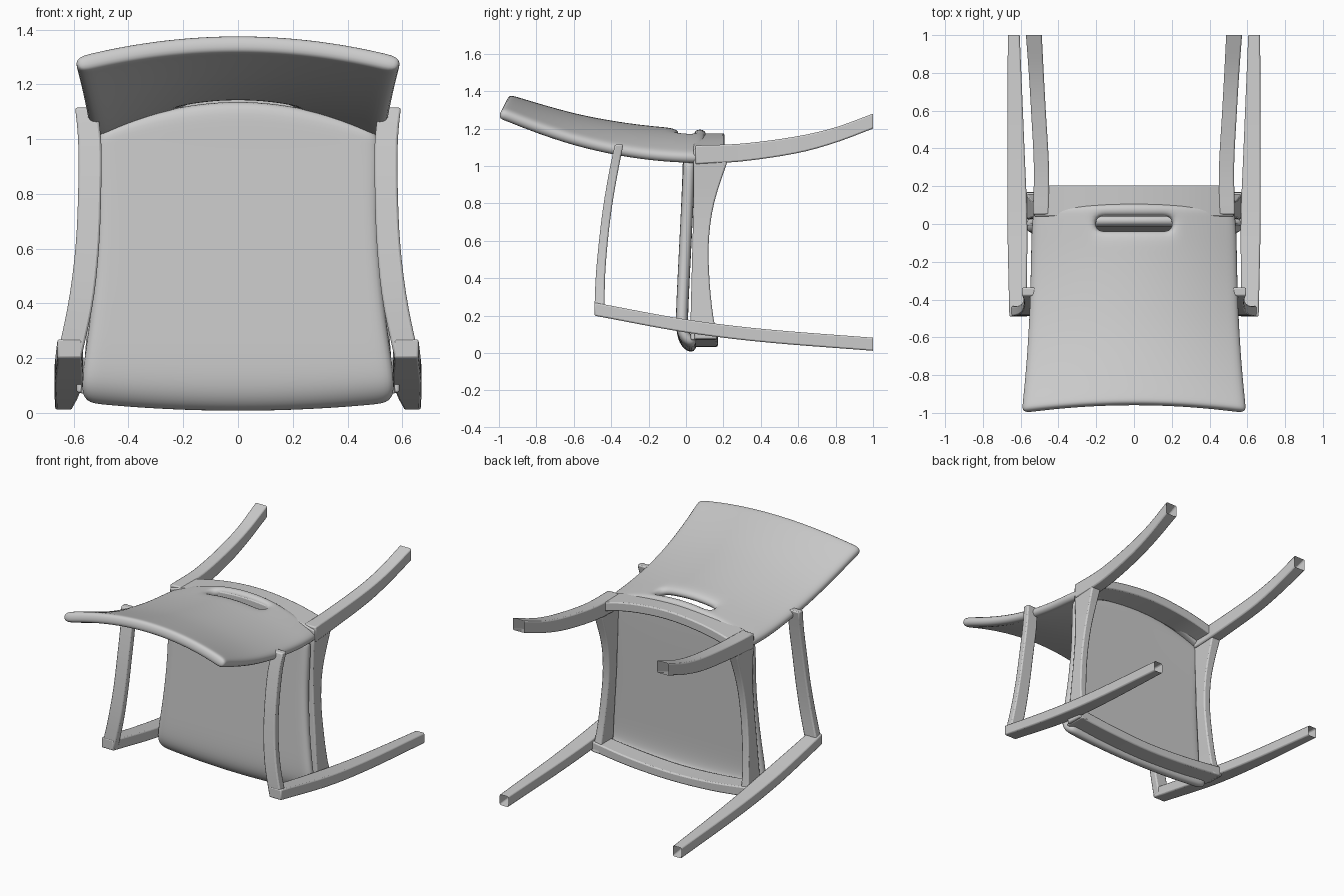
import bpy, bmesh, math
from mathutils import Vector

if "Cube" in bpy.data.objects:
    bpy.data.objects.remove(bpy.data.objects["Cube"])


def curve(table, t):
    """Smooth interpolation through rows of (t, value, value...)."""
    n = len(table)
    t = min(max(t, table[0][0]), table[-1][0])
    k = 0
    while k < n - 2 and t > table[k + 1][0]:
        k += 1

    def slope(i, c):
        a, b = table[max(i - 1, 0)], table[min(i + 1, n - 1)]
        return (b[c] - a[c]) / (b[0] - a[0])

    p, q = table[k], table[k + 1]
    h = q[0] - p[0]
    s = (t - p[0]) / h
    out = []
    for c in range(1, len(p)):
        out.append((2*s**3 - 3*s**2 + 1) * p[c] + (s**3 - 2*s**2 + s) * h * slope(k, c)
                   + (3*s**2 - 2*s**3) * q[c] + (s**3 - s**2) * h * slope(k + 1, c))
    return out


def finish(name, bm):
    bmesh.ops.recalc_face_normals(bm, faces=bm.faces)
    me = bpy.data.meshes.new(name)
    bm.to_mesh(me)
    bm.free()
    ob = bpy.data.objects.new(name, me)
    bpy.context.collection.objects.link(ob)
    return ob


def smooth(ob, deg):
    bpy.ops.object.select_all(action='DESELECT')
    ob.select_set(True)
    bpy.context.view_layer.objects.active = ob
    bpy.ops.object.shade_smooth_by_angle(angle=math.radians(deg))


def bar(name, axis, table, mirror=True, open_end=False, steps=16, bevel=0.008):
    """Bar along an axis; rows are (t, a_min, a_max, b_min, b_max) on the other two axes."""
    bm = bmesh.new()
    rings = []
    for i in range(steps + 1):
        t = table[0][0] + (table[-1][0] - table[0][0]) * i / steps
        a0, a1, b0, b1 = curve(table, t)
        ring = []
        for a, b in ((a0, b0), (a1, b0), (a1, b1), (a0, b1)):
            co = [a, b]
            co.insert(axis, t)
            ring.append(bm.verts.new(co))
        rings.append(ring)
    for r, s in zip(rings, rings[1:]):
        for j in range(4):
            bm.faces.new((r[j], r[(j + 1) % 4], s[(j + 1) % 4], s[j]))
    bm.faces.new(rings[0])
    if not open_end:
        bm.faces.new(rings[-1])
    ob = finish(name, bm)
    if mirror:
        ob.modifiers.new("mirror", 'MIRROR')
    bv = ob.modifiers.new("bevel", 'BEVEL')
    bv.width, bv.segments, bv.limit_method = bevel, 2, 'ANGLE'
    bv.angle_limit = math.radians(40)
    smooth(ob, 35)
    return ob


def shell(name, point, rows, cols, thickness, hole=None):
    """Rounded panel from a surface function point(u, row)."""
    bm = bmesh.new()
    us = [-1 + 2 * i / cols for i in range(cols + 1)]
    grid = [[bm.verts.new(point(u, r)) for u in us] for r in rows]
    for i in range(len(rows) - 1):
        for j in range(cols):
            mid = (rows[i] + rows[i + 1]) / 2, (us[j] + us[j + 1]) / 2
            if hole and hole(*mid):
                continue
            bm.faces.new((grid[i][j], grid[i][j + 1], grid[i + 1][j + 1], grid[i + 1][j]))
    ob = finish(name, bm)
    so = ob.modifiers.new("thickness", 'SOLIDIFY')
    so.thickness, so.offset = thickness, 0
    sub = ob.modifiers.new("rounding", 'SUBSURF')
    sub.levels = sub.render_levels = 2
    smooth(ob, 180)
    return ob


# Backrest: y -> half width, centre height, edge drop
BACK = [(-0.99, 0.595, 1.35, 0.075), (-0.8, 0.575, 1.297, 0.10), (-0.6, 0.56, 1.247, 0.118),
        (-0.4, 0.55, 1.21, 0.13), (-0.2, 0.545, 1.182, 0.135), (0.0, 0.54, 1.168, 0.135),
        (0.09, 0.525, 1.165, 0.135)]


def back_point(u, y):
    w, z, drop = curve(BACK, y)
    if y < -0.5:
        y += 0.04 * (1 - u * u) * (-0.5 - y) / 0.49
    if y > 0.05:
        y += 0.03 * (1 - u * u) - 0.01
    return Vector((u * w, y, z - drop * u * u))


shell("backrest", back_point,
      [-1.0, -0.96, -0.88, -0.75, -0.6, -0.45, -0.3, -0.15, -0.035, 0.04, 0.09],
      16, 0.065, hole=lambda y, u: -0.035 < y < 0.04 and abs(u) < 0.375)

# Seat: distance along panel -> half width, y, z, curve of the end
SEAT = [(0, 0.555, 0.055, 0.035, -0.03), (0.05, 0.57, 0.01, 0.045, -0.03),
        (0.12, 0.575, -0.022, 0.10, -0.02), (0.22, 0.565, -0.022, 0.19, 0),
        (0.45, 0.535, -0.012, 0.41, 0), (0.75, 0.515, 0.003, 0.71, 0),
        (1.0, 0.52, 0.015, 0.95, 0.04), (1.07, 0.515, 0.018, 1.02, 0.12)]


def seat_point(u, t):
    w, y, z, bow = curve(SEAT, t)
    return Vector((u * w, y, z + 0.025 * (t < 0.15) + bow * (1 - u * u)))


shell("seat", seat_point, [0, 0.05, 0.1, 0.2, 0.35, 0.5, 0.65, 0.8, 0.95, 1.03, 1.07], 14, 0.065)

# Front legs, running past the seat up to the arms
bar("front_legs", 1, [(-0.49, 0.57, 0.66, 0.20, 0.27), (0.0, 0.565, 0.67, 0.11, 0.18),
                      (0.4, 0.58, 0.67, 0.06, 0.13), (1.0, 0.605, 0.668, 0.012, 0.082)],
    open_end=True)

# Rear legs, sweeping backwards
bar("rear_legs", 1, [(0.05, 0.45, 0.535, 1.01, 1.11), (0.3, 0.45, 0.53, 1.025, 1.12),
                     (0.6, 0.467, 0.545, 1.07, 1.16), (0.8, 0.478, 0.557, 1.125, 1.207),
                     (1.0, 0.488, 0.572, 1.20, 1.28)], open_end=True)

# Armrests, joining front legs to the backrest
bar("armrests", 2, [(0.21, 0.57, 0.66, -0.49, -0.435), (0.4, 0.53, 0.62, -0.483, -0.433),
                    (0.6, 0.508, 0.594, -0.465, -0.418), (0.8, 0.50, 0.584, -0.44, -0.393),
                    (1.0, 0.50, 0.584, -0.405, -0.358), (1.115, 0.515, 0.595, -0.38, -0.335)])

# Side rails with arched lower edge
bar("side_rails", 2, [(0.07, 0.515, 0.575, 0.025, 0.17), (0.2, 0.51, 0.56, 0.025, 0.145),
                      (0.4, 0.495, 0.545, 0.03, 0.125), (0.6, 0.48, 0.53, 0.035, 0.122),
                      (0.8, 0.47, 0.522, 0.04, 0.15), (1.05, 0.46, 0.53, 0.04, 0.23)])

# Curved front and back rails
bar("front_rail", 0, [(-0.59, 0.045, 0.165, 0.075, 0.14), (-0.3, 0.04, 0.17, 0.045, 0.105),
                      (0, 0.04, 0.17, 0.033, 0.09), (0.3, 0.04, 0.17, 0.045, 0.105),
                      (0.59, 0.045, 0.165, 0.075, 0.14)], mirror=False)
bar("back_rail", 0, [(-0.53, 0.04, 0.205, 1.03, 1.09), (-0.28, 0.04, 0.205, 1.09, 1.15),
                     (0, 0.04, 0.205, 1.115, 1.175), (0.28, 0.04, 0.205, 1.09, 1.15),
                     (0.53, 0.04, 0.205, 1.03, 1.09)], mirror=False)
